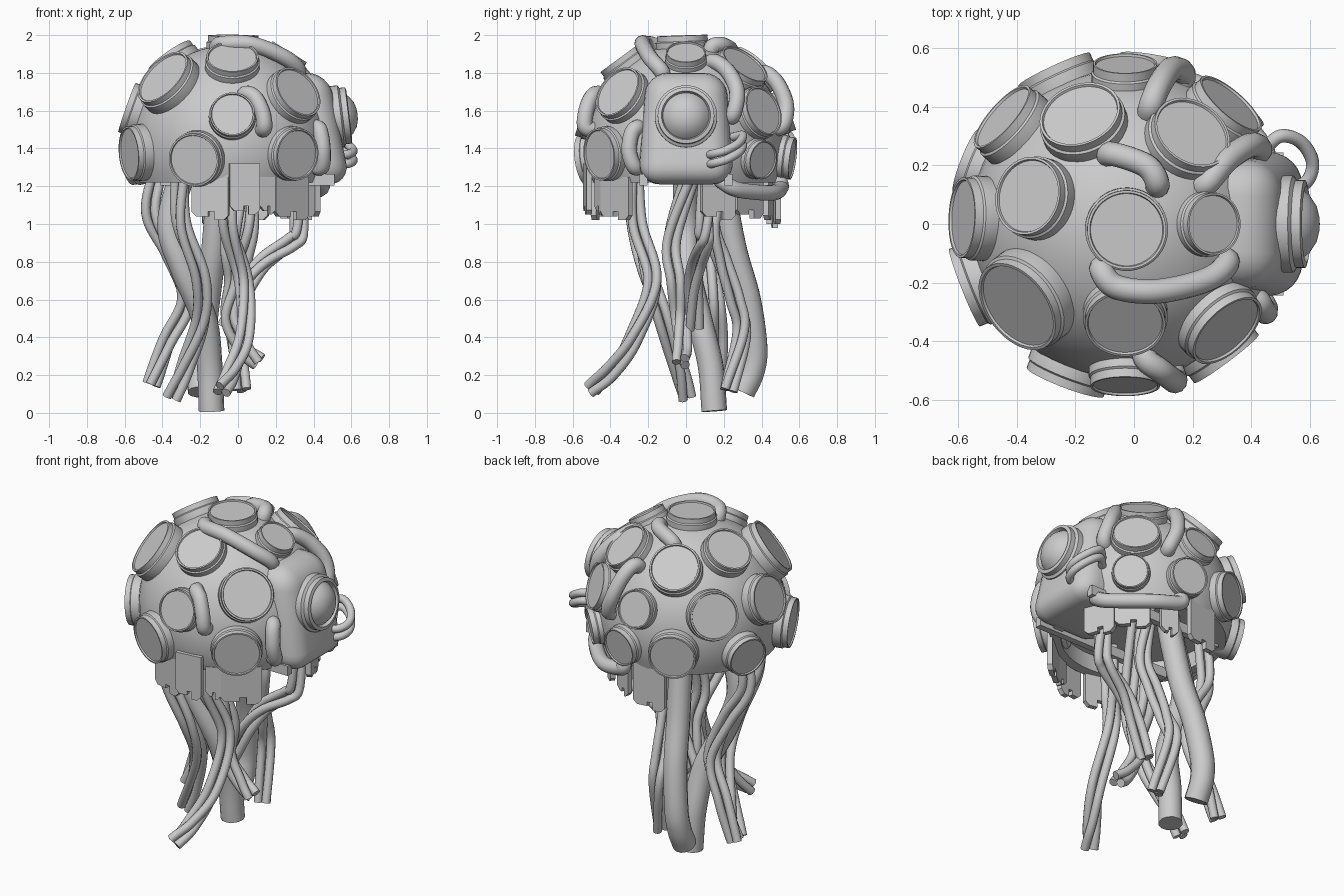
import bpy, bmesh, math
from mathutils import Vector, Matrix

if "Cube" in bpy.data.objects:
    bpy.data.objects.remove(bpy.data.objects["Cube"])

C = Vector((-0.03, 0, 1.42))   # centre of the dome


def finish(name, bm, smooth=True):
    bmesh.ops.remove_doubles(bm, verts=bm.verts, dist=1e-5)
    bmesh.ops.recalc_face_normals(bm, faces=bm.faces)
    me = bpy.data.meshes.new(name)
    bm.to_mesh(me)
    bm.free()
    ob = bpy.data.objects.new(name, me)
    bpy.context.collection.objects.link(ob)
    if smooth:
        bpy.ops.object.select_all(action='DESELECT')
        ob.select_set(True)
        bpy.context.view_layer.objects.active = ob
        bpy.ops.object.shade_smooth_by_angle(angle=math.radians(35))
    return ob


def lathe(name, profile, origin, axis=(0, 0, 1), n=40):
    """Spin a (radius, height) profile about an axis."""
    bm = bmesh.new()
    vs = [bm.verts.new((r, 0, h)) for r, h in profile]
    es = [bm.edges.new(p) for p in zip(vs, vs[1:])]
    bmesh.ops.spin(bm, geom=vs + es, cent=(0, 0, 0), axis=(0, 0, 1),
                   angle=math.tau, steps=n, use_duplicate=False)
    rot = Vector(axis).to_track_quat('Z', 'Y').to_matrix().to_4x4()
    bm.transform(Matrix.Translation(origin) @ rot)
    return finish(name, bm)


def sample(pts, per=8):
    """Catmull-Rom samples through the points."""
    p = [Vector(q) for q in pts]
    p = [2 * p[0] - p[1]] + p + [2 * p[-1] - p[-2]]
    out = []
    for a, b, c, d in zip(p, p[1:], p[2:], p[3:]):
        for i in range(per):
            t = i / per
            out.append(0.5 * (2 * b + (c - a) * t + (2 * a - 5 * b + 4 * c - d) * t * t
                              + (3 * b - a - 3 * c + d) * t ** 3))
    return out + [p[-2]]


def tube(name, pts, r):
    cu = bpy.data.curves.new(name, 'CURVE')
    cu.dimensions = '3D'
    cu.bevel_depth, cu.bevel_resolution, cu.use_fill_caps = r, 4, True
    sp = cu.splines.new('POLY')
    sp.points.add(len(pts) - 1)
    for q, v in zip(sp.points, pts):
        q.co = (*v, 1)
    sp.use_smooth = True
    ob = bpy.data.objects.new(name, cu)
    bpy.context.collection.objects.link(ob)


def box(name, size, centre):
    bm = bmesh.new()
    bmesh.ops.create_cube(bm, size=1)
    bm.transform(Matrix.Translation(centre) @ Matrix.Diagonal((*size, 1)))
    finish(name, bm, False)


# dome with recessed underside
R, cut = 0.53, 1.22 - C.z
a0 = math.asin(cut / R)
arc = [a0 + (math.pi / 2 - a0) * i / 18 for i in range(19)]
lathe("dome", [(0, -0.1), (0.43, -0.1), (0.43, cut)] +
      [(R * math.cos(a), R * math.sin(a)) for a in arc], C, n=64)

# round pods: position on the dome, radius
pods = [(-.025, -.02, 2, .142), (-.37, -.26, 1.75, .178), (-.03, -.33, 1.87, .145),
        (.305, -.35, 1.69, .155), (-.03, -.53, 1.575, .125), (-.22, -.5, 1.345, .148),
        (.3, -.44, 1.37, .145), (-.56, -.21, 1.375, .15), (-.54, .02, 1.6, .145),
        (-.34, .09, 1.86, .142), (-.175, .35, 1.81, .15), (.19, .3, 1.83, .148),
        (.26, 0, 1.89, .112), (.33, .41, 1.6, .142), (-.03, .54, 1.6, .115),
        (-.42, .34, 1.59, .145), (-.26, .5, 1.365, .142), (-.54, .2, 1.33, .125),
        (.36, .4, 1.34, .108), (.06, .54, 1.35, .118)]
for i, (x, y, z, r) in enumerate(pods):
    axis = (Vector((x, y, z)) - C).normalized()
    lathe(f"pod_{i}", [(r * .93, .42), (r, .44), (r, .542), (r * .95, .548), (r * .95, .578),
                       (r * .89, .578), (r * .87, .57), (0, .57)],
          C + axis * max(0, -axis.x) * .015, axis)

# face housing on the right side
bm = bmesh.new()
bmesh.ops.create_cube(bm, size=1)
for v in bm.verts:
    top, out, s = v.co.z > 0, v.co.x > 0, math.copysign(1, v.co.y)
    v.co = ((.48 if top else .595) if out else .1, s * (.21 if top else .255), 1.8 if top else 1.21)
bmesh.ops.bevel(bm, geom=bm.edges[:], offset=.115, segments=6, profile=.5, affect='EDGES')
finish("face_housing", bm)

# eye ring and lens
lathe("eye", [(.165, -.03), (.165, .045), (.15, .055), (.15, .085), (.13, .09), (.122, .07),
              (.118, .075), (.1, .098), (.065, .122), (.03, .132), (0, .134)],
      (.5, 0, 1.565), (1, 0, .12))

# rails under the housing
for side, y in (("front", -.225), ("back", .225)):
    box(f"{side}_rail", (.92, .04, .06), (.05, y, 1.235))

# dome hoses, both ends bent into the shell
hoses = [
    [(-.11, -.16, 1.94), (-.06, -.215, 1.955), (.08, -.23, 1.95), (.25, -.19, 1.88), (.32, -.13, 1.81)],
    [(-.08, .24, 1.91), (.04, .2, 1.945), (.08, .14, 1.94)],
    [(.06, .41, 1.8), (.09, .48, 1.75), (.13, .53, 1.63), (.17, .51, 1.52)],
    [(.25, .14, 1.86), (.32, .22, 1.81), (.4, .27, 1.7), (.43, .25, 1.58)],
    [(.04, -.46, 1.69), (.09, -.5, 1.67), (.13, -.53, 1.59), (.14, -.53, 1.51)],
    [(.42, -.26, 1.51), (.44, -.29, 1.47), (.45, -.3, 1.38), (.44, -.27, 1.3)],
    [(.44, .2, 1.22), (.42, .28, 1.18), (.25, .45, 1.165), (.09, .5, 1.19), (.07, .49, 1.23)]]
for i, h in enumerate(hoses):
    a, b = Vector(h[0]), Vector(h[-1])
    ends = [a + (C - a).normalized() * .08], [b + (C - b).normalized() * .08]
    tube(f"dome_hose_{i}", sample(ends[0] + h + ends[1]), .042)
for i, dz in enumerate((0, .05)):
    tube(f"cheek_cable_{i}", sample([(.5, .12, 1.31 + dz), (.585, .14, 1.32 + dz), (.61, .21, 1.34 + dz),
                                     (.57, .28, 1.38 + dz), (.5, .3, 1.42 + dz), (.44, .25, 1.41 + dz)]), .023)

# hanging rim plates: angle, distance, width, top, bottom
plates = [(-104, .48, .2, 1.26, 1.02), (-83, .525, .16, 1.32, 1.05), (-50, .48, .23, 1.25, 1.02),
          (-68, .49, .09, 1.25, 1.05), (22, .45, .19, 1.25, 1.02),
          (46, .46, .2, 1.25, 1.03), (72, .46, .1, 1.25, 1.0), (97, .48, .2, 1.26, .98)]
for i, (ang, d, w, zt, zb) in enumerate(plates):
    h, c = w / 2, .025
    outline = [(-h, zt), (-h, zb + c + .02), (-h + c, zb + .02), (-h * .1, zb + .02), (-h * .1, zb + .045),
               (h * .25, zb + .045), (h * .25, zb), (h - c, zb), (h, zb + c), (h, zt)]
    bm = bmesh.new()
    f = bm.faces.new([bm.verts.new((-.015, s, z)) for s, z in outline])
    ext = bmesh.ops.extrude_face_region(bm, geom=[f])['geom']
    bmesh.ops.translate(bm, vec=(.03, 0, 0), verts=[v for v in ext if isinstance(v, bmesh.types.BMVert)])
    bm.transform(Matrix.Translation((C.x, 0, 0)) @ Matrix.Rotation(math.radians(ang), 4, 'Z')
                 @ Matrix.Translation((d, 0, 0)))
    finish(f"rim_plate_{i}", bm, False)

# thick tentacles
thick = [
    [(-.28, 0, 1.32), (-.36, 0, 1.0), (-.29, .01, .76), (-.18, .07, .5), (-.15, .13, .25), (-.14, .15, .01)],
    [(-.1, .17, 1.32), (-.11, .21, 1.1), (-.13, .26, .85), (-.16, .33, .6), (-.19, .365, .35),
     (-.2, .35, .22), (-.2, .3, .11)]]
for i, t in enumerate(thick):
    tube(f"thick_tentacle_{i}", sample(t), .068)

# bundled tentacles: three twisted strands each
bundles = [
    [(-.05, -.28, 1.3), (-.05, -.26, 1.0), (.03, -.17, .7), (.03, -.28, .4), (-.03, -.4, .22), (-.09, -.5, .12)],
    [(.31, .12, 1.3), (.32, .1, .98), (.28, .09, .9), (.13, .06, .79), (.03, .04, .65), (-.06, .04, .45)],
    [(-.43, .08, 1.3), (-.46, .08, 1.06), (-.36, .11, .85), (-.28, .15, .6), (-.37, .17, .38), (-.46, .17, .15)],
    [(-.3, -.28, 1.3), (-.3, -.26, 1.0), (-.2, -.2, .72), (-.19, -.12, .5), (-.28, -.04, .25), (-.35, 0, .08)],
    [(.02, .04, 1.3), (-.04, -.08, .92), (-.02, -.05, .7), (-.05, -.03, .5), (.04, -.02, .34), (.11, -.02, .27)],
    [(.05, .19, 1.3), (.06, .14, 1.0), (.02, .19, .8), (-.01, .26, .6), (-.02, .3, .43), (.02, .22, .12)]]
for i, b in enumerate(bundles):
    path = sample(b)
    for k in range(3):
        strand = []
        for j, p in enumerate(path):
            t = (path[min(j + 1, len(path) - 1)] - path[max(j - 1, 0)]).normalized()
            u = Vector((1, 0, 0)) - t * t.x
            u.normalize()
            a = math.tau * k / 3 + 4 * j / len(path) + i
            strand.append(p + .03 * (u * math.cos(a) + t.cross(u) * math.sin(a)))
        tube(f"tentacle_{i}_strand_{k}", strand, .025)
